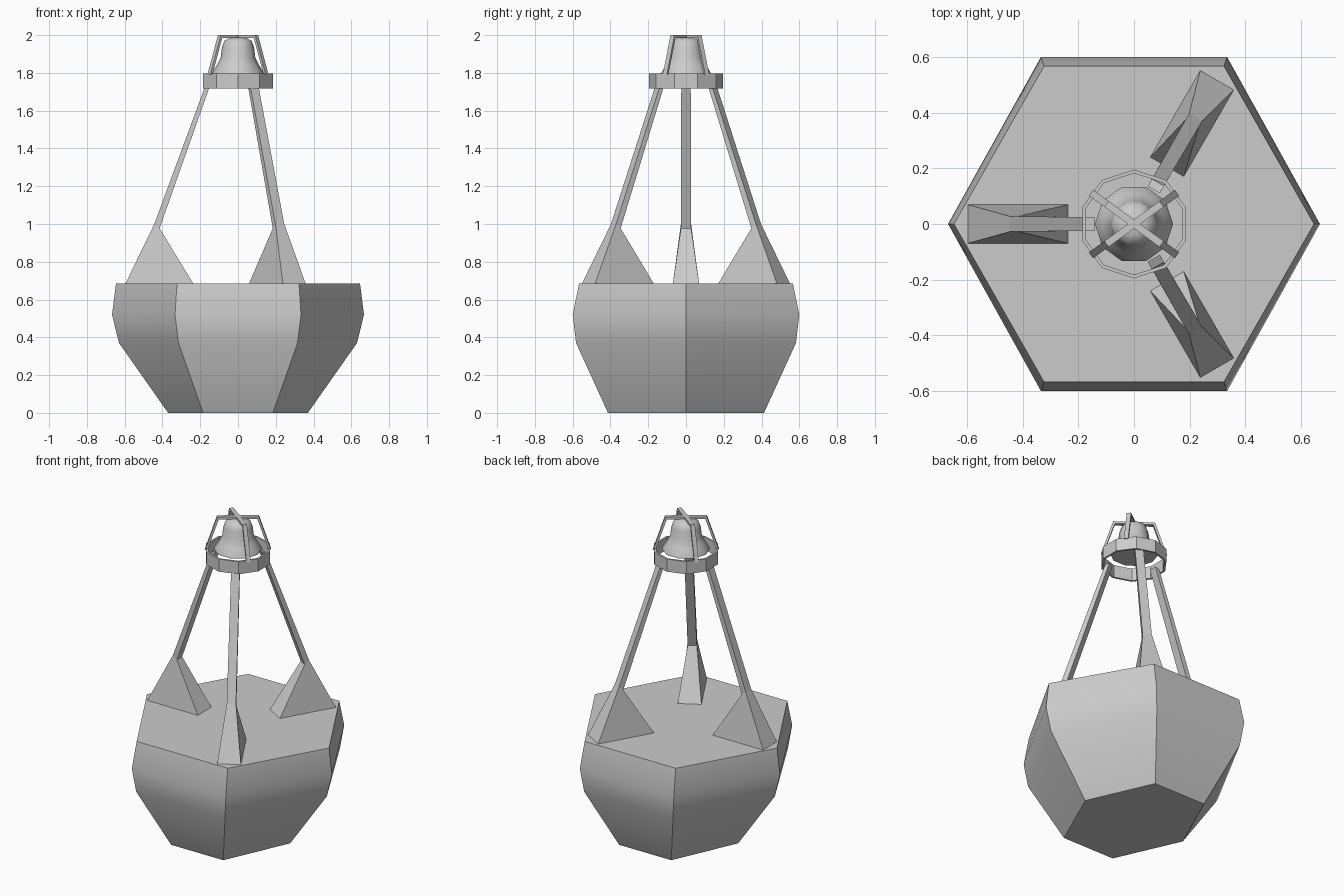
import bpy, bmesh
from math import sin, cos, pi, radians
from mathutils import Matrix

if "Cube" in bpy.data.objects:
    bpy.data.objects.remove(bpy.data.objects["Cube"])


def loft(name, loops, angle=0, smooth=0, closed=False):
    """Skin a series of equal-length point loops, capped unless closed on itself."""
    bm = bmesh.new()
    rings = [[bm.verts.new(p) for p in loop] for loop in loops]
    n = len(rings[0])
    pairs = list(zip(rings, rings[1:]))
    if closed:
        pairs.append((rings[-1], rings[0]))
    for a, b in pairs:
        for i in range(n):
            j = (i + 1) % n
            bm.faces.new((a[i], a[j], b[j], b[i]))
    if not closed:
        bm.faces.new(rings[0])
        bm.faces.new(rings[-1])
    bmesh.ops.recalc_face_normals(bm, faces=bm.faces)
    bm.transform(Matrix.Rotation(radians(angle), 4, 'Z'))
    me = bpy.data.meshes.new(name)
    bm.to_mesh(me)
    bm.free()
    ob = bpy.data.objects.new(name, me)
    bpy.context.collection.objects.link(ob)
    if smooth:
        bpy.ops.object.select_all(action='DESELECT')
        ob.select_set(True)
        bpy.context.view_layer.objects.active = ob
        bpy.ops.object.shade_smooth_by_angle(angle=radians(smooth))
    return ob


def polygon(r, z, n=10, start=0):
    return [(r * cos(start + 2 * pi * i / n), r * sin(start + 2 * pi * i / n), z)
            for i in range(n)]


def hexagon(x, y, z):
    h = x * 0.5
    return [(x, 0, z), (h, y, z), (-h, y, z), (-x, 0, z), (-h, -y, z), (h, -y, z)]


def section(outer, inner, w):
    """Four-point cross-section from (radius, z) pairs, w = half width."""
    return [(outer[0], -w, outer[1]), (outer[0], w, outer[1]),
            (inner[0], w, inner[1]), (inner[0], -w, inner[1])]


# Hexagonal float
loft("float_body", [hexagon(0.37, 0.413, 0), hexagon(0.63, 0.582, 0.37),
                    hexagon(0.667, 0.6, 0.52), hexagon(0.646, 0.566, 0.685)], smooth=30)

# Three legs with flared feet
for k, a in enumerate((180, 60, -60)):
    loft(f"leg_{k + 1}", [section((0.598, 0.68), (0.234, 0.68), 0.07),
                          section((0.443, 1.0), (0.415, 0.977), 0.027),
                          section((0.172, 1.735), (0.142, 1.75), 0.025)], a)

# Ten-sided collar
s = pi / 10
loft("collar_ring", [polygon(0.195, 1.718, start=s), polygon(0.195, 1.798, start=s),
                     polygon(0.182, 1.798, start=s), polygon(0.182, 1.718, start=s)],
     closed=True)

# Bell
bell = [(0.14, 1.79), (0.137, 1.802), (0.112, 1.84), (0.092, 1.88),
        (0.085, 1.935), (0.072, 1.97), (0.04, 1.987)]
loft("bell", [polygon(r, z) for r, z in bell], smooth=45)

# Four bent straps holding the bell over the collar
for k, a in enumerate((36, 144, 216, 324)):
    loft(f"bell_strap_{k + 1}", [section((0.191, 1.79), (0.177, 1.79), 0.013),
                                 section((0.122, 2.0), (0.112, 1.986), 0.013),
                                 section((0.0, 2.0), (0.0, 1.986), 0.013)], a)
